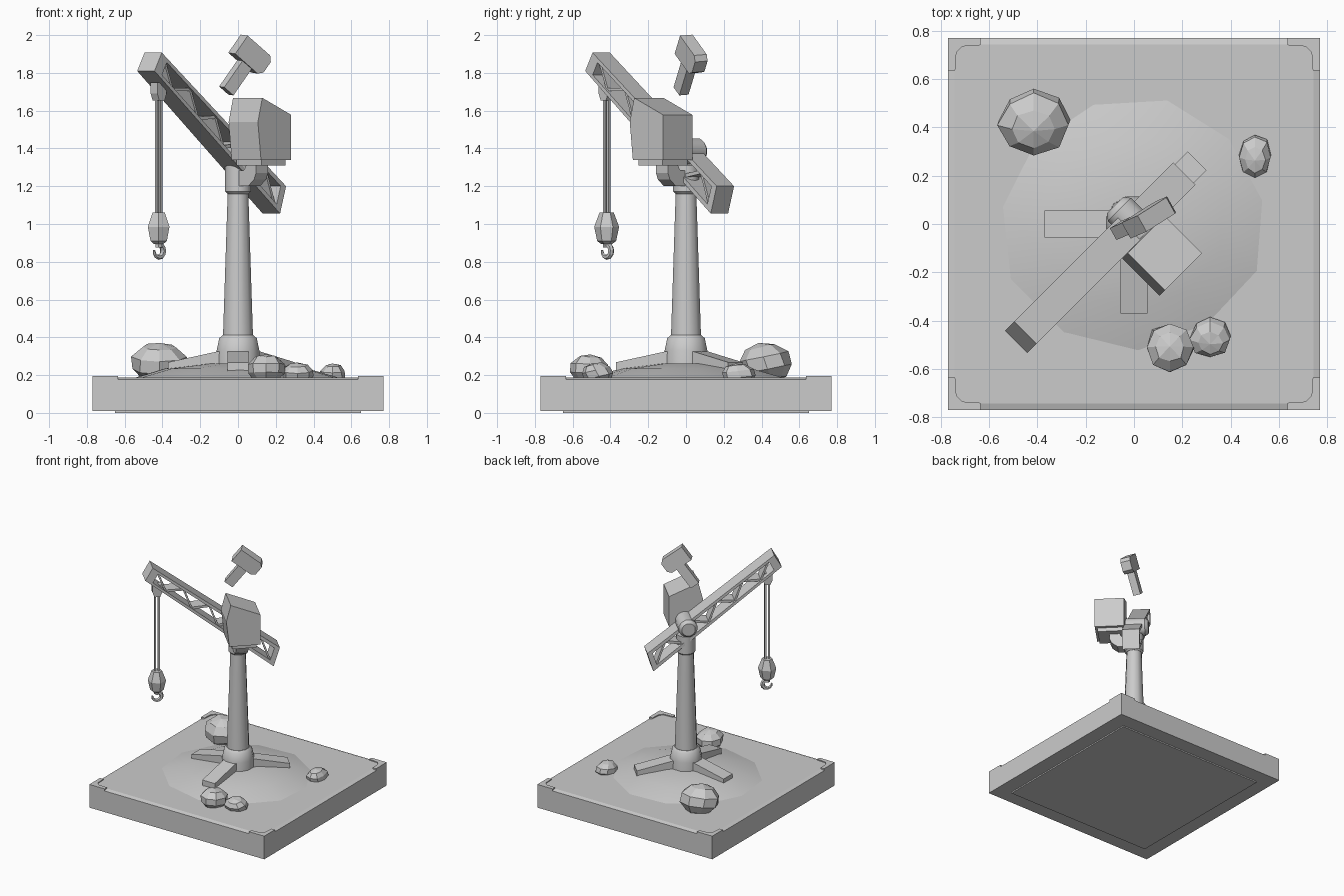
import bpy, bmesh, math, random
from mathutils import Vector, Matrix

if "Cube" in bpy.data.objects:
    bpy.data.objects.remove(bpy.data.objects["Cube"])

random.seed(4)
DIAG = math.radians(45)   # jib and cab lie along the x = y diagonal


def finish(name, bm, rot=0, loc=(0, 0, 0), smooth=False):
    bmesh.ops.recalc_face_normals(bm, faces=bm.faces)
    me = bpy.data.meshes.new(name)
    bm.to_mesh(me)
    bm.free()
    ob = bpy.data.objects.new(name, me)
    bpy.context.collection.objects.link(ob)
    ob.rotation_euler.z = rot
    ob.location = loc
    if smooth:
        bpy.context.view_layer.objects.active = ob
        ob.select_set(True)
        bpy.ops.object.shade_smooth_by_angle(angle=math.radians(35))
        ob.select_set(False)
    return ob


def add_prism(bm, pts, y0, y1):
    """Extrude an (x, z) outline from y0 to y1."""
    a = [bm.verts.new((x, y0, z)) for x, z in pts]
    b = [bm.verts.new((x, y1, z)) for x, z in pts]
    bm.faces.new(a)
    bm.faces.new(b[::-1])
    n = len(pts)
    for i in range(n):
        bm.faces.new((a[i], b[i], b[(i + 1) % n], a[(i + 1) % n]))


def prism(name, pts, y0, y1, rot=0, loc=(0, 0, 0)):
    bm = bmesh.new()
    add_prism(bm, pts, y0, y1)
    return finish(name, bm, rot, loc)


def rect(x0, x1, z0, z1):
    return [(x0, z0), (x1, z0), (x1, z1), (x0, z1)]


def lathe(name, prof, n, loc=(0, 0, 0), smooth=False, mat=None, rot=0):
    """Closed solid from stacked rings of (radius, z)."""
    bm = bmesh.new()
    rings = [[bm.verts.new((r * math.cos(2 * math.pi * (i + .5) / n),
                            r * math.sin(2 * math.pi * (i + .5) / n), z)) for i in range(n)]
             for r, z in prof]
    for a, b in zip(rings, rings[1:]):
        for i in range(n):
            bm.faces.new((a[i], a[(i + 1) % n], b[(i + 1) % n], b[i]))
    bm.faces.new(rings[0])
    bm.faces.new(rings[-1])
    if mat:
        bm.transform(mat)
    return finish(name, bm, rot, loc, smooth)


# base slab with sloped rim and a slightly inset foot
R = math.sqrt(2)
lathe("base_slab", [(.65 * R, 0), (.65 * R, .01), (.77 * R, .01), (.77 * R, .178),
                    (.742 * R, .187)], 4)

# L-shaped corner brackets
for k in range(4):
    bm = bmesh.new()
    outline = [(.77, .77), (.635, .77), (.635, .74), (.71, .735), (.735, .71),
               (.74, .635), (.77, .635)]
    low = [bm.verts.new((x, y, .1)) for x, y in outline]
    f = bm.faces.new(low)
    ext = bmesh.ops.extrude_face_region(bm, geom=[f])
    bmesh.ops.translate(bm, vec=(0, 0, .094),
                        verts=[v for v in ext["geom"] if isinstance(v, bmesh.types.BMVert)])
    finish("corner_bracket", bm, k * math.pi / 2)

# low-poly ground mound
bm = bmesh.new()
rings = []
for r, z in ((.555, .184), (.375, .235), (.15, .262)):
    rings.append([])
    for i in range(11):
        a = 2 * math.pi * (i + .3) / 11
        q = r * random.uniform(.97, 1.05)
        rings[-1].append(bm.verts.new((q * math.cos(a), q * math.sin(a) * .95 + .01, z)))
for a, b in zip(rings, rings[1:]):
    for i in range(11):
        bm.faces.new((a[i], a[(i + 1) % 11], b[(i + 1) % 11], b[i]))
bm.faces.new(rings[-1])
bm.faces.new(rings[0])
finish("ground_mound", bm, smooth=True)

# rocks: jittered low spheres (x, y, z, radii)
for x, y, z, rx, ry, rz in ((-.415, .42, .265, .15, .135, .105), (.5, .28, .205, .07, .09, .055),
                            (.148, -.512, .235, .1, .105, .075), (.315, -.47, .21, .085, .08, .055)):
    bm = bmesh.new()
    bmesh.ops.create_uvsphere(bm, u_segments=8, v_segments=5, radius=1)
    bm.transform(Matrix.Rotation(random.uniform(-.35, .35), 4, 'X'))
    for v in bm.verts:
        v.co *= random.uniform(.97, 1.09)
        v.co = Vector((v.co.x * rx, v.co.y * ry, v.co.z * rz))
    finish("rock", bm, 0, (x, y, z))

# mast with foot collar and head
lathe("mast_collar", [(.12, .22), (.117, .33), (.103, .395), (.085, .412)], 12, smooth=True)
lathe("mast", [(.083, .38), (.056, 1.18)], 12, smooth=True)
lathe("mast_head", [(.058, 1.16), (.07, 1.172), (.07, 1.31)], 12, smooth=True)

# three tapering feet
for ang in (DIAG, math.pi, -math.pi / 2):
    bm = bmesh.new()
    add_prism(bm, [(.05, .2), (.37, .21), (.37, .268), (.11, .325), (.05, .33)], -.055, .055)
    finish("mast_foot", bm, ang)

# jib lattice: everything is placed by (t along, s up) on a tapered side outline
C0, C1, C2, C3 = (Vector(p) for p in ((-.69, 1.81), (.25, 1.055), (.295, 1.2), (-.635, 1.907)))


def J(t, s):
    return tuple(C0.lerp(C1, t).lerp(C3.lerp(C2, t), s))


def jib_quad(*ts):
    return [J(t, s) for t, s in ts]


bm = bmesh.new()
W = .065
for t0, t1, s0, s1 in ((0, 1, 0, .17), (0, 1, .83, 1), (0, .05, .17, .83), (.965, 1, .17, .83)):
    add_prism(bm, jib_quad((t0, s0), (t1, s0), (t1, s1), (t0, s1)), -W, W)
N = 9
for i in range(N):
    a, b = .05 + .915 * i / N, .05 + .915 * (i + 1) / N
    lo, hi = (a, b) if i % 2 else (b, a)
    add_prism(bm, jib_quad((lo - .011, .15), (lo + .011, .15), (hi + .011, .85), (hi - .011, .85)),
              -.05, .05)
finish("jib", bm, DIAG)

# pivot drum on the rear side of the jib
turn = Matrix.Translation((0, 0, 1.385)) @ Matrix.Rotation(-math.pi / 2, 4, 'X')
lathe("jib_pivot", [(.07, -.06), (.07, .085), (.05, .11)], 12, smooth=True, mat=turn, rot=DIAG)

# operator cab, its floor plate and support arm
prism("cab", [(-.113, 1.34), (.113, 1.34), (.113, 1.578), (-.103, 1.668), (-.136, 1.54)],
      -.285, -.066, DIAG)
prism("cab_floor", rect(-.09, .09, 1.31, 1.345), -.265, -.08, DIAG)
prism("cab_arm", [(.03, 1.2), (.12, 1.2), (.165, 1.235), (.18, 1.27), (.18, 1.32), (.11, 1.32),
                  (.09, 1.285), (.03, 1.28)], -.045, .045, -DIAG)

# hoist: sheave bracket, twin cables, hook block, hook
H = (-.42, -.42, 0)
prism("hoist_bracket", [(-.035, 1.75), (-.035, 1.69), (-.02, 1.655), (.02, 1.655), (.035, 1.69),
                        (.035, 1.75)], -.025, .025, DIAG, H)
for s in (-1, 1):
    prism("hoist_cable", rect(s * .013 - .007, s * .013 + .007, 1.05, 1.67), -.007, .007, DIAG, H)
lathe("hook_block", [(.03, .895), (.05, .91), (.066, .985), (.038, 1.06)], 6, H)
bm = bmesh.new()
loops = []
for i in range(10):
    a = math.radians(100 - 285 * i / 9)
    r = .016 * (1 if i < 6 else 1 - .15 * (i - 5))
    c = Vector((.034 * math.cos(a), 0, .858 + .034 * math.sin(a)))
    d = Vector((math.cos(a), 0, math.sin(a)))
    loops.append([bm.verts.new(c + d * r * math.cos(k * math.pi / 3)
                               + Vector((0, r * math.sin(k * math.pi / 3), 0))) for k in range(6)])
for a, b in zip(loops, loops[1:]):
    for k in range(6):
        bm.faces.new((a[k], a[(k + 1) % 6], b[(k + 1) % 6], b[k]))
bm.faces.new(loops[0])
bm.faces.new(loops[-1])
finish("hook", bm, DIAG, H)
lathe("hook_shank", [(.02, .875), (.02, .9)], 6, H)

# floating hammer: head along local x, handle down local z
ax = Vector((.68, .43, -.6)).normalized()
up = Vector((.69, .33, .64))
up = (up - up.dot(ax) * ax).normalized()
side = up.cross(ax)
M = Matrix((ax, side, up)).transposed().to_4x4()
parts = {"hammer_head": ([(-.1, -.06), (.075, -.06), (.1, -.035), (.1, .035), (.075, .06), (-.1, .06)], .038),
         "hammer_handle": (rect(-.036, .036, -.235, -.05), .028)}
for name, (pts, w) in parts.items():
    bm = bmesh.new()
    add_prism(bm, pts, -w, w)
    bm.transform(Matrix.Translation((.068, .03, 1.892)) @ M)
    finish(name, bm)
